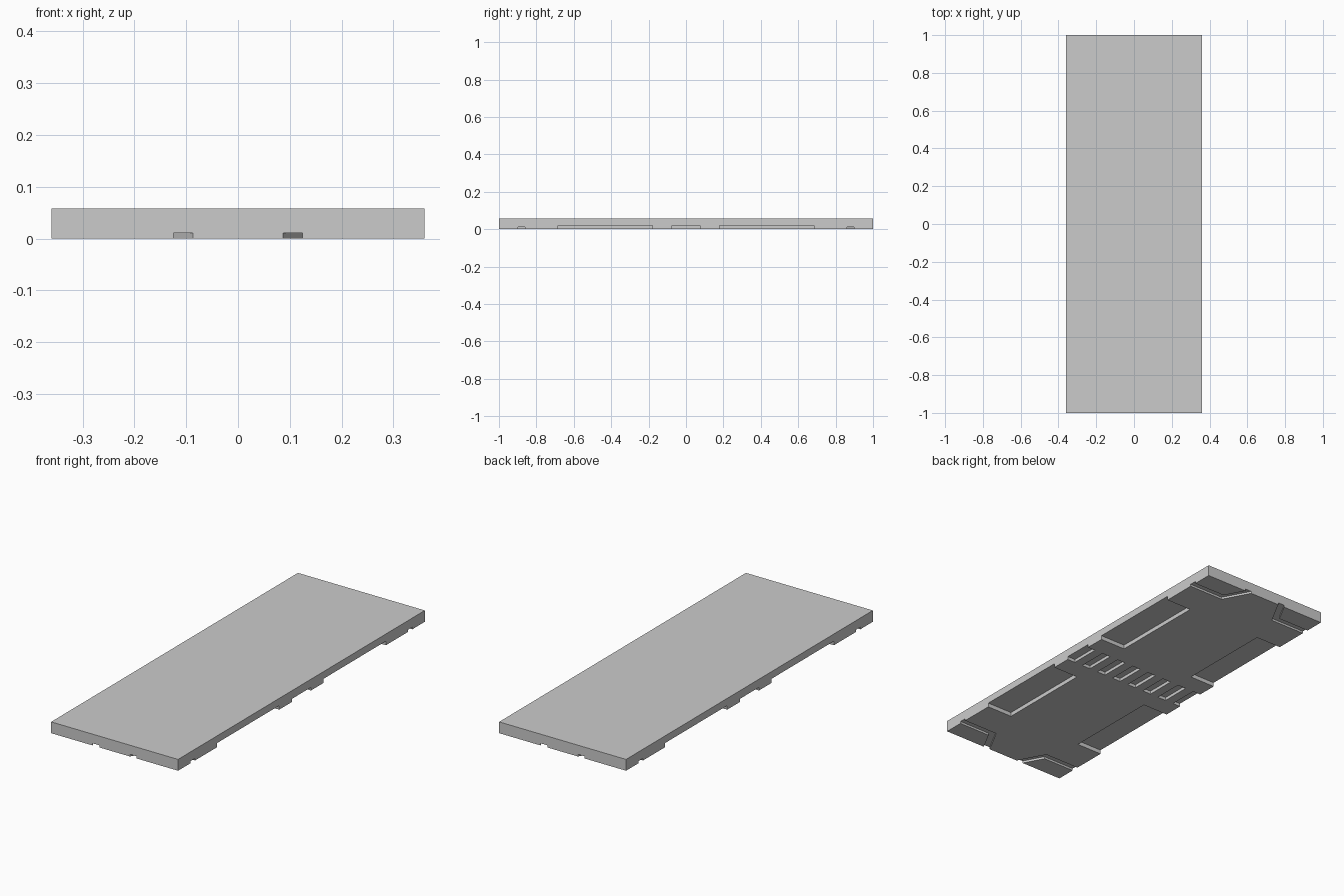
import bpy, bmesh

if "Cube" in bpy.data.objects:
    bpy.data.objects.remove(bpy.data.objects["Cube"])

HX, HY, H = 0.36, 1.0, 0.058


def prism(bm, pts, z0, z1):
    # extrude a plan outline between two heights
    f = bm.faces.new([bm.verts.new((x, y, z0)) for x, y in pts])
    ext = bmesh.ops.extrude_face_region(bm, geom=[f])
    for v in ext["geom"]:
        if isinstance(v, bmesh.types.BMVert):
            v.co.z = z1


def rect(x0, x1, y0, y1):
    return [(x0, y0), (x1, y0), (x1, y1), (x0, y1)]


def finish(name, bm):
    bmesh.ops.recalc_face_normals(bm, faces=bm.faces)
    me = bpy.data.meshes.new(name)
    bm.to_mesh(me)
    bm.free()
    ob = bpy.data.objects.new(name, me)
    bpy.context.collection.objects.link(ob)
    return ob


# main slab
bm = bmesh.new()
prism(bm, rect(-HX, HX, -HY, HY), 0, H)
slab = finish("slab", bm)

# underside cutter
bm = bmesh.new()
groove = [(0.076, -1.02), (0.161, -0.862), (0.40, -0.862),
          (0.40, -0.898), (0.179, -0.898), (0.114, -1.02)]
pocket = rect(0.215, 0.40, 0.18, 0.685)
for sx in (1, -1):
    for sy in (1, -1):
        # angled corner grooves and long edge pockets
        prism(bm, [(x * sx, y * sy) for x, y in groove], -0.02, 0.011)
        prism(bm, [(x * sx, y * sy) for x, y in pocket], -0.02, 0.021)

# slots across the middle, leaving seven ribs between them
RIBS, STEP, HALF = 7, 0.097, 0.024
edges = [-0.40]
for i in range(RIBS):
    c = (i - (RIBS - 1) / 2) * STEP
    edges += [c - HALF, c + HALF]
edges.append(0.40)
for a, b in zip(edges[::2], edges[1::2]):
    prism(bm, rect(a, b, -0.077, 0.077), -0.02, 0.016)
cutter = finish("underside_cutter", bm)
cutter.hide_render = True

# cut the slab, then discard the cutter
mod = slab.modifiers.new("cut", "BOOLEAN")
mod.operation = "DIFFERENCE"
mod.solver = "EXACT"
mod.object = cutter
bpy.context.view_layer.objects.active = slab
slab.select_set(True)
bpy.ops.object.modifier_apply(modifier="cut")
bpy.data.objects.remove(cutter, do_unlink=True)
